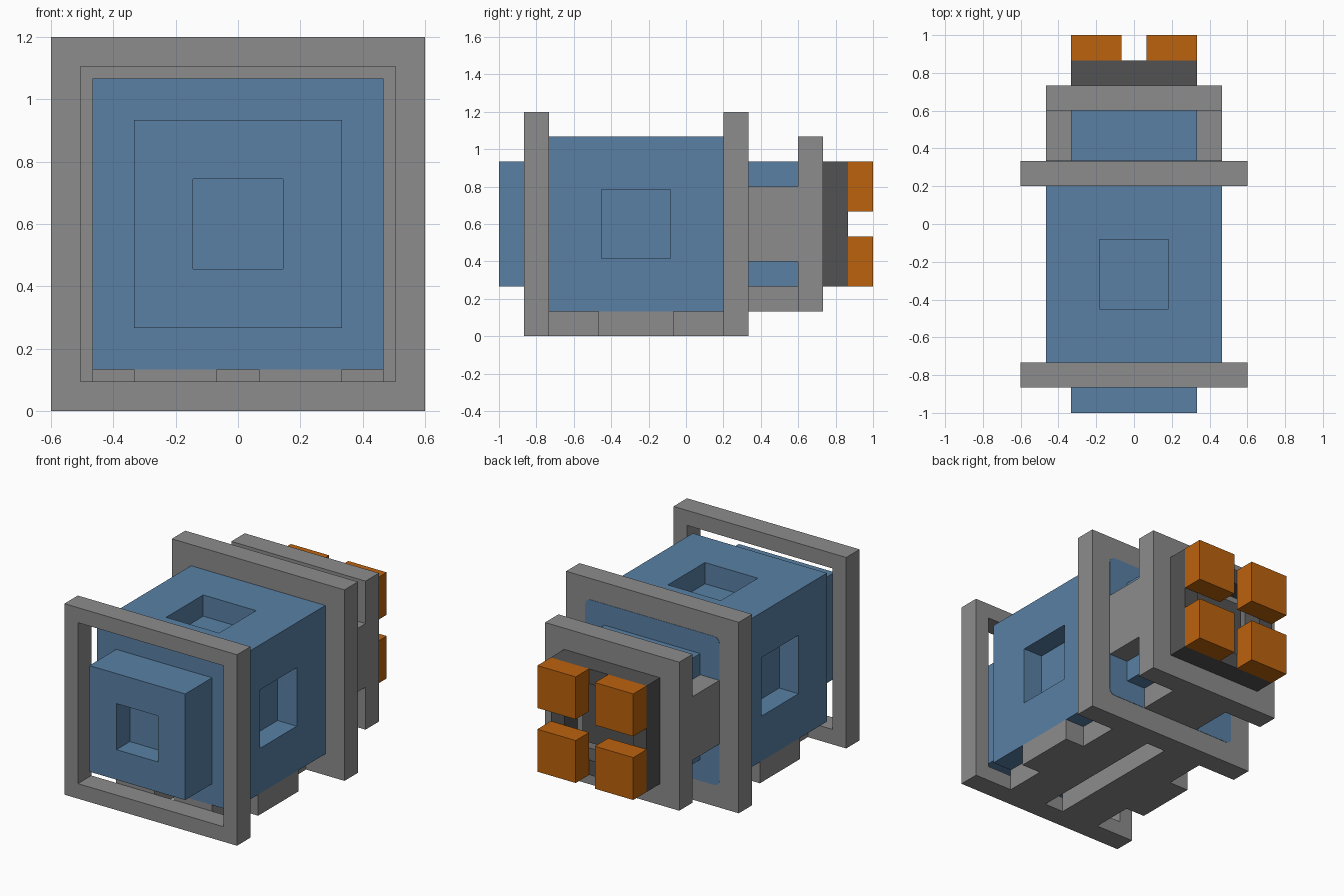
import bpy, bmesh
from mathutils import Vector

if "Cube" in bpy.data.objects:
    bpy.data.objects.remove(bpy.data.objects["Cube"])

U = 2 / 15  # the whole model sits on a 9 x 15 x 9 grid of this unit


def material(name, rgb):
    m = bpy.data.materials.new(name)
    m.diffuse_color = (*rgb, 1)
    m.use_nodes = True
    m.node_tree.nodes["Principled BSDF"].inputs["Base Color"].default_value = m.diffuse_color
    return m


BLUE = material("steel blue", (0.10, 0.217, 0.375))
GREY = material("mid grey", (0.262, 0.262, 0.262))
DARK = material("dark grey", (0.086, 0.086, 0.086))
ORANGE = material("orange", (0.50, 0.122, 0.004))


def face_towards(bm, direction):
    """Outermost face looking in the given direction."""
    d = Vector(direction)
    faces = [f for f in bm.faces if f.normal.dot(d) > 0.99]
    return max(faces, key=lambda f: f.calc_center_median().dot(d))


def block(name, mat, x, y, z, pockets=(), rim=0, through=False, bevel=0):
    """Box from grid ranges; square pockets one unit deep, or a ring if through."""
    bm = bmesh.new()
    bmesh.ops.create_cube(bm, size=1)
    for v in bm.verts:
        for i, (lo, hi) in enumerate((x, y, z)):
            v.co[i] = (hi if v.co[i] > 0 else lo) * U
    bm.normal_update()
    if bevel:
        edges = [e for e in bm.edges
                 if abs((e.verts[0].co - e.verts[1].co).normalized().y) > 0.9]
        bmesh.ops.bevel(bm, geom=edges, offset=bevel, segments=3, profile=0.5, affect='EDGES')
    targets = [(f, Vector(d)) for d in pockets for f in [face_towards(bm, d)]]
    for f, d in targets:
        bmesh.ops.inset_individual(bm, faces=[f], thickness=rim * U)
    if through:
        edges = [e for f, d in targets for e in f.edges]
        bmesh.ops.delete(bm, geom=[f for f, d in targets], context='FACES_ONLY')
        bmesh.ops.bridge_loops(bm, edges=edges)
    else:
        for f, d in targets:
            new = bmesh.ops.extrude_discrete_faces(bm, faces=[f])["faces"][0]
            bmesh.ops.translate(bm, verts=new.verts, vec=-d * U)
    bmesh.ops.recalc_face_normals(bm, faces=bm.faces)
    mesh = bpy.data.meshes.new(name)
    bm.to_mesh(mesh)
    bm.free()
    mesh.materials.append(mat)
    ob = bpy.data.objects.new(name, mesh)
    bpy.context.collection.objects.link(ob)
    return ob


BOTH_Y = [(0, -1, 0), (0, 1, 0)]

# Main body with a square hole in each side, and the front block
block("main_body", BLUE, (-3.5, 3.5), (-5.5, 1.5), (1, 8),
      [(1, 0, 0), (-1, 0, 0), (0, 0, 1), (0, 0, -1)], 3)
block("front_block", BLUE, (-2.5, 2.5), (-7.5, -5.5), (2, 7), [(0, -1, 0)], 2)

# Front frame is open, rear frame carries a flush rounded panel
block("front_frame", GREY, (-4.5, 4.5), (-6.5, -5.5), (0, 9), BOTH_Y, 1, True)
block("rear_frame", GREY, (-4.5, 4.5), (1.5, 2.5), (0, 9))
block("rear_panel", BLUE, (-3.5, 3.5), (2.48, 2.515), (1, 8), bevel=0.035)

# Base: two rails with a slot between them, each with a wider middle
for s, side in ((1, "right"), (-1, "left")):
    block("base_rail_" + side, GREY, sorted((s * 0.5, s * 2.5)), (-5.5, 1.5), (0, 1))
    block("base_tab_" + side, GREY, sorted((s * 2.5, s * 3.5)), (-3.5, -0.5), (0, 1))
    block("neck_strut_" + side, GREY, sorted((s * 2.5, s * 3.5)), (2.5, 4.5), (3, 6))

# Neck and its flange
block("neck_core", BLUE, (-2.5, 2.5), (2.5, 4.5), (2, 7))
block("neck_strut_bottom", GREY, (-1.5, 1.5), (2.5, 4.5), (1, 2))
block("neck_flange", GREY, (-3.5, 3.5), (4.5, 5.5), (1, 8))

# Dark socket with a recess, and four orange contacts
block("socket_ring", DARK, (-2.5, 2.5), (5.5, 6.5), (2, 7), BOTH_Y, 1, True)
block("socket_floor", DARK, (-1.5, 1.5), (5.45, 5.56), (3, 6))
for s, side in ((1, "right"), (-1, "left")):
    for z, level in ((2, "lower"), (5, "upper")):
        block(f"contact_{level}_{side}", ORANGE,
              sorted((s * 0.5, s * 2.5)), (6.5, 7.5), (z, z + 2))
